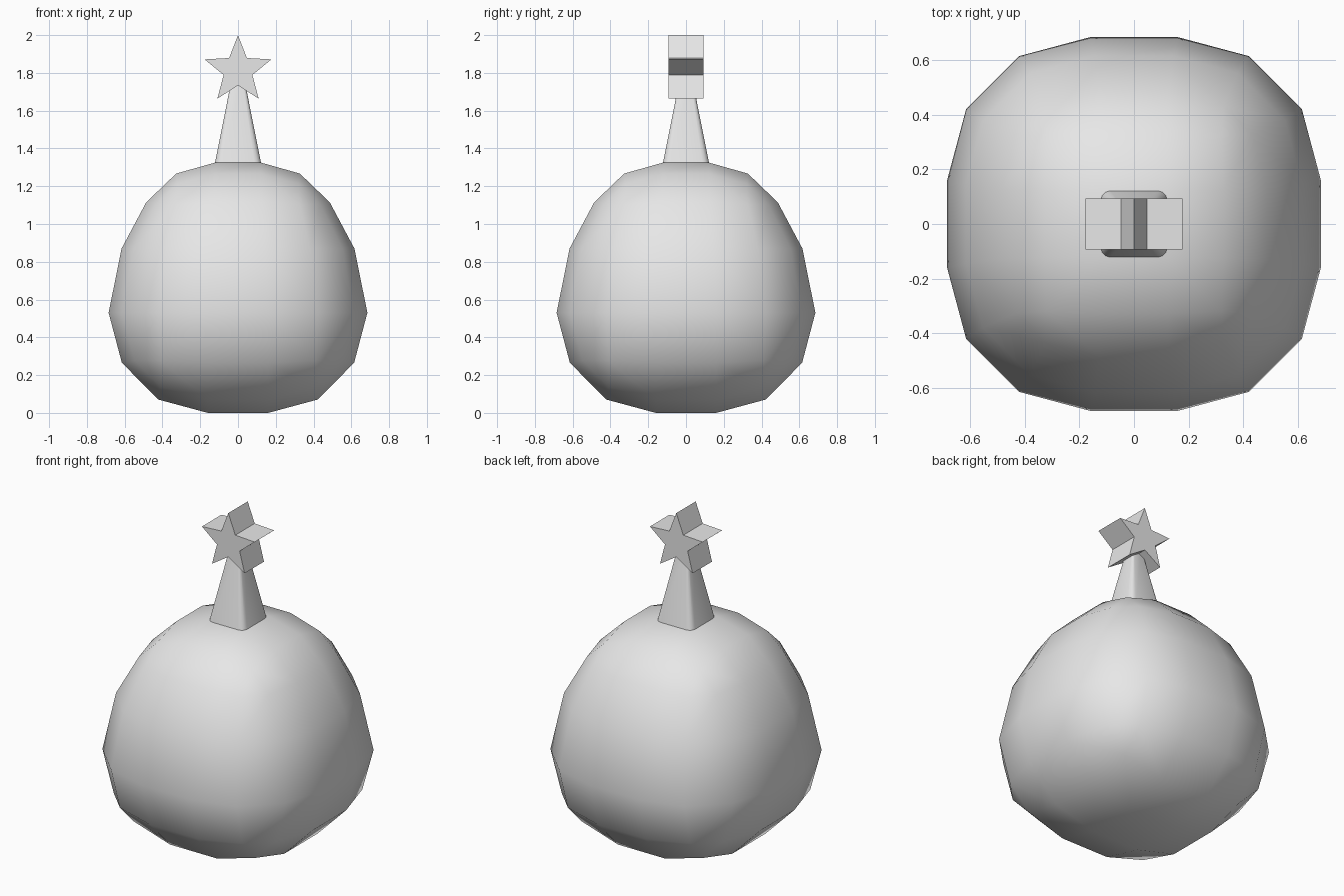
import bpy, bmesh, math

cube = bpy.data.objects.get("Cube")
if cube:
    bpy.data.objects.remove(cube, do_unlink=True)

grey = bpy.data.materials.new("light_grey")
grey.use_nodes = True
COLOUR = (0.8, 0.8, 0.8, 1)
grey.diffuse_color = COLOUR
grey.node_tree.nodes["Principled BSDF"].inputs["Base Color"].default_value = COLOUR


def finish(bm, name, smooth):
    """Turn a bmesh into a named grey object."""
    bmesh.ops.recalc_face_normals(bm, faces=bm.faces[:])
    for f in bm.faces:
        f.smooth = smooth
    mesh = bpy.data.meshes.new(name)
    bm.to_mesh(mesh)
    bm.free()
    mesh.materials.append(grey)
    obj = bpy.data.objects.new(name, mesh)
    bpy.context.collection.objects.link(obj)
    return obj


def loft(rings):
    """Skin a stack of equal point rings and cap both ends."""
    bm = bmesh.new()
    loops = [[bm.verts.new(p) for p in ring] for ring in rings]
    n = len(loops[0])
    for a, b in zip(loops, loops[1:]):
        for i in range(n):
            j = (i + 1) % n
            bm.faces.new((a[i], a[j], b[j], b[i]))
    bm.faces.new(loops[0])
    bm.faces.new(loops[-1])
    return bm


# Body: heavily bevelled cube, narrowed towards the top
HALF, BEVEL = 0.685, 0.525
bm = bmesh.new()
bmesh.ops.create_cube(bm, size=2 * HALF)
bmesh.ops.bevel(bm, geom=bm.edges[:], offset=BEVEL, offset_type='OFFSET',
                segments=3, profile=0.5, affect='EDGES')
# (bevelled height, final height, width factor)
TAPER = [(0, 0, 1), (0.525, 0.53, 1), (0.845, 0.87, 0.90),
         (1.1075, 1.115, 0.79), (1.30, 1.267, 0.776), (1.37, 1.325, 0.76)]
for v in bm.verts:
    z = min(max(v.co.z + HALF, 0), 1.37)
    for (a, za, sa), (b, zb, sb) in zip(TAPER, TAPER[1:]):
        if z <= b + 1e-5:
            t = (z - a) / (b - a)
            s = sa + (sb - sa) * t
            v.co = (v.co.x * s, v.co.y * s, za + (zb - za) * t)
            break
finish(bm, "body", True)


# Spike: tapered post with rounded corners
def rounded_square(half, radius, z, steps=3):
    pts = []
    for c in range(4):
        mid = math.radians(45 + 90 * c)
        cx = math.copysign(half - radius, math.cos(mid))
        cy = math.copysign(half - radius, math.sin(mid))
        for k in range(steps + 1):
            a = math.radians(90 * c + 90 * k / steps)
            pts.append((cx + radius * math.cos(a), cy + radius * math.sin(a), z))
    return pts


spike = finish(loft([rounded_square(0.122, 0.035, 1.323),
                     rounded_square(0.031, 0.009, 1.78)]), "spike", False)
bpy.ops.object.select_all(action='DESELECT')
spike.select_set(True)
bpy.context.view_layer.objects.active = spike
bpy.ops.object.shade_smooth_by_angle(angle=math.radians(40))

# Star: five-pointed prism, extruded front to back
CENTRE, OUTER, INNER, DEPTH = 1.814, 0.186, 0.08, 0.093


def star_ring(y):
    pts = []
    for i in range(10):
        r = INNER if i % 2 else OUTER
        a = math.radians(36 * i)
        pts.append((r * math.sin(a), y, CENTRE + r * math.cos(a)))
    return pts


finish(loft([star_ring(-DEPTH), star_ring(DEPTH)]), "star", False)
